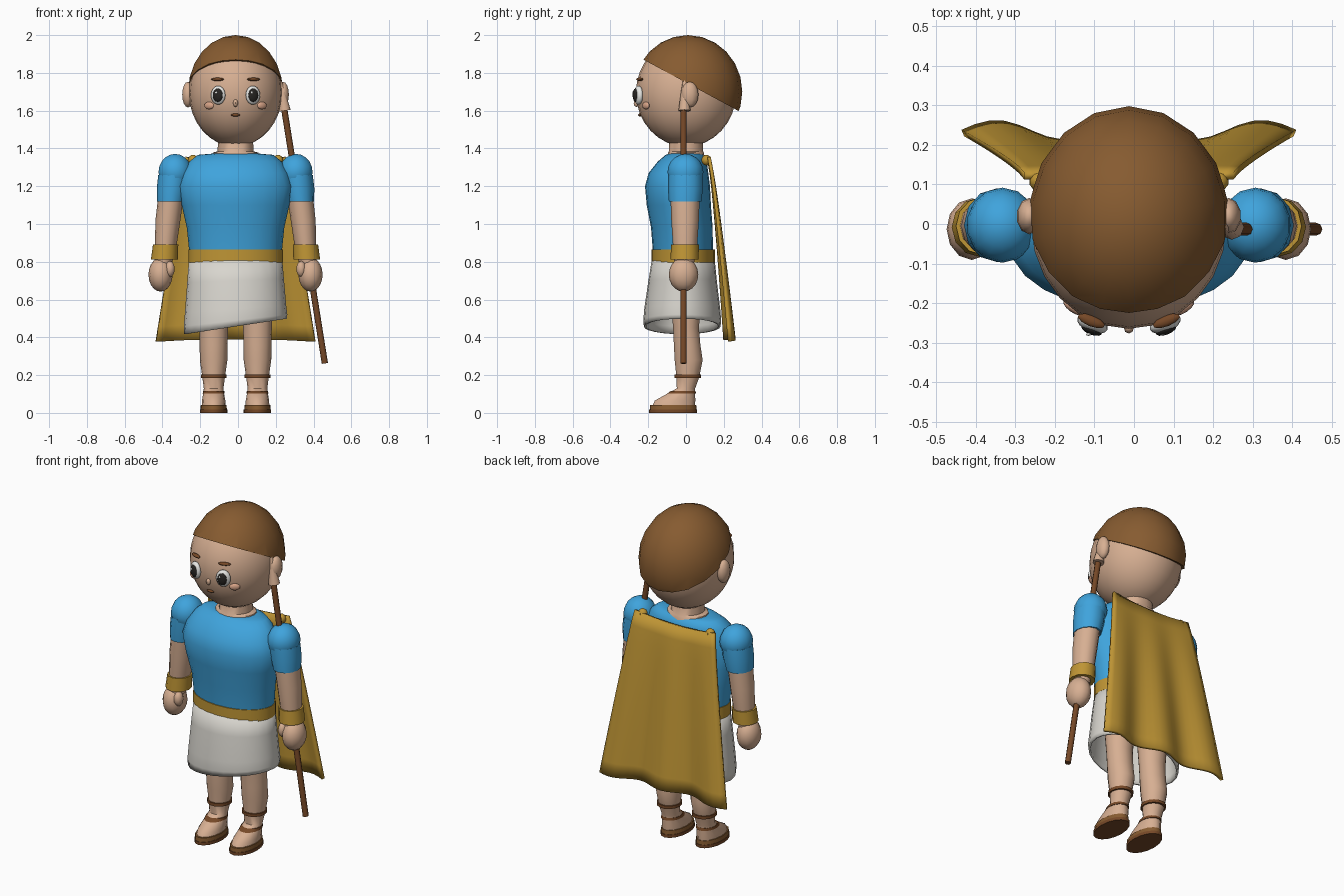
import bpy, bmesh, math
from mathutils import Vector, Matrix

if "Cube" in bpy.data.objects:
    bpy.data.objects.remove(bpy.data.objects["Cube"])

CX = -0.013  # body centre line


def material(name, rgb):
    m = bpy.data.materials.new(name)
    m.diffuse_color = (*rgb, 1)
    m.use_nodes = True
    m.node_tree.nodes["Principled BSDF"].inputs["Base Color"].default_value = m.diffuse_color
    return m


SKIN = material("skin", (0.68, 0.43, 0.29))
CHEEK = material("cheek pink", (0.70, 0.38, 0.25))
HAIR = material("hair brown", (0.24, 0.105, 0.03))
LEATHER = material("dark brown", (0.18, 0.065, 0.02))
BLUE = material("tunic blue", (0.05, 0.37, 0.72))
GOLD = material("gold", (0.52, 0.30, 0.035))
WHITE = material("cloth white", (0.69, 0.67, 0.62))
EYE_WHITE = material("eye white", (0.85, 0.85, 0.82))
BLACK = material("pupil dark", (0.02, 0.018, 0.016))


def finish(name, bm, mat, angle=50):
    bmesh.ops.recalc_face_normals(bm, faces=bm.faces)
    me = bpy.data.meshes.new(name)
    bm.to_mesh(me)
    bm.free()
    ob = bpy.data.objects.new(name, me)
    bpy.context.collection.objects.link(ob)
    me.materials.append(mat)
    bpy.ops.object.select_all(action='DESELECT')
    ob.select_set(True)
    bpy.context.view_layer.objects.active = ob
    bpy.ops.object.shade_smooth_by_angle(angle=math.radians(angle))
    return ob


def ball_mesh(c, r, segs=14, rings=10, rot=0):
    bm = bmesh.new()
    bmesh.ops.create_uvsphere(bm, u_segments=segs, v_segments=rings, radius=1)
    m = (Matrix.Translation((c[0] + CX, c[1], c[2])) @ Matrix.Rotation(rot, 4, 'Z')
         @ Matrix.Diagonal((*r, 1)))
    bmesh.ops.transform(bm, matrix=m, verts=bm.verts)
    return bm


def ball(name, c, r, mat, segs=14, rings=10, rot=0):
    return finish(name, ball_mesh(c, r, segs, rings, rot), mat)


def loft(name, rings, mat, segs=14, caps=True, hem=0):
    """Stack elliptical rings (z, cx, cy, rx, ry); hem tilts the last two rings."""
    bm = bmesh.new()
    loops = []
    for i, (z, cx, cy, rx, ry) in enumerate(rings):
        loop = []
        for k in range(segs):
            a = 2 * math.pi * k / segs
            x = cx + rx * math.cos(a)
            loop.append(bm.verts.new((x + CX, cy + ry * math.sin(a), z + hem * x * i / (len(rings) - 1))))
        loops.append(loop)
    for a, b in zip(loops, loops[1:]):
        for k in range(segs):
            j = (k + 1) % segs
            bm.faces.new((a[k], a[j], b[j], b[k]))
    if caps:
        bm.faces.new(loops[0])
        bm.faces.new(loops[-1])
    return finish(name, bm, mat)


def rod(name, a, b, r1, r2, mat, segs=8):
    a, b = Vector(a), Vector(b)
    d = b - a
    bm = bmesh.new()
    bmesh.ops.create_cone(bm, cap_ends=True, segments=segs, radius1=r1, radius2=r2, depth=d.length)
    m = Matrix.Translation((a + b) / 2) @ d.to_track_quat('Z', 'Y').to_matrix().to_4x4()
    bmesh.ops.transform(bm, matrix=m, verts=bm.verts)
    return finish(name, bm, mat)


def thicken(ob, t):
    s = ob.modifiers.new("thickness", 'SOLIDIFY')
    s.thickness = t
    s.offset = 0


# Head, hair cap cut by a tilted plane, and neck
ball("head", (0, 0, 1.695), (0.247, 0.265, 0.285), SKIN, 24, 16)
bm = ball_mesh((0, 0.01, 1.7), (0.255, 0.288, 0.3), 18, 12)
cut = bmesh.ops.bisect_plane(bm, geom=bm.verts[:] + bm.edges[:] + bm.faces[:],
                             plane_co=(0, -0.225, 1.87), plane_no=(0, 0.27, 0.5), clear_inner=True)
bmesh.ops.holes_fill(bm, edges=[e for e in bm.edges if e.is_boundary])
finish("hair", bm, HAIR)
loft("neck", [(1.34, 0, 0, 0.13, 0.1), (1.378, 0, 0, 0.12, 0.095), (1.385, 0, 0, 0.095, 0.09),
              (1.47, 0, 0, 0.092, 0.088)], SKIN, 16)

# Face centre
ball("nose", (0, -0.262, 1.64), (0.013, 0.015, 0.02), SKIN, 8, 6)
ball("mouth", (0, -0.244, 1.577), (0.024, 0.01, 0.008), LEATHER, 8, 6)

# Torso, belt, skirt
loft("tunic", [(1.372, 0, -0.005, 0.13, 0.085), (1.366, 0, -0.008, 0.20, 0.10),
               (1.33, 0, -0.02, 0.245, 0.13), (1.27, 0, -0.04, 0.28, 0.158),
               (1.2, 0, -0.045, 0.303, 0.172), (1.1, 0, -0.038, 0.285, 0.17),
               (0.98, 0, -0.022, 0.258, 0.163), (0.82, 0, -0.015, 0.242, 0.158)], BLUE, 24)
loft("belt", [(0.865, 0, -0.014, 0.25, 0.168), (0.795, 0, -0.014, 0.25, 0.168)], GOLD, 24)
skirt = loft("skirt", [(0.83, 0, -0.014, 0.24, 0.158), (0.7, 0, -0.018, 0.25, 0.175),
                       (0.55, 0, -0.02, 0.262, 0.195), (0.49, 0, -0.02, 0.268, 0.2),
                       (0.458, 0, -0.02, 0.266, 0.197)], WHITE, 24, False, 0.155)
thicken(skirt, 0.012)

# Paired parts
for s, side in ((-1, "left"), (1, "right")):
    def part(name):
        return side + "_" + name

    ball(part("ear"), (0.252 * s, 0.02, 1.685), (0.032, 0.046, 0.068), SKIN, 10, 8)
    ball(part("eye"), (0.092 * s, -0.252, 1.682), (0.041, 0.022, 0.05), EYE_WHITE, 16, 10, 0.38 * s)
    ball(part("pupil"), (0.094 * s, -0.267, 1.682), (0.028, 0.013, 0.036), BLACK, 14, 8, 0.38 * s)
    ball(part("eye_glint"), (0.094 * s - 0.008, -0.279, 1.696), (0.006, 0.004, 0.007), EYE_WHITE, 8, 6)
    ball(part("brow"), (0.095 * s, -0.245, 1.766), (0.037, 0.014, 0.009), LEATHER, 10, 6, 0.38 * s)
    ball(part("cheek"), (0.14 * s, -0.212, 1.627), (0.03, 0.012, 0.02), CHEEK, 12, 8, 0.6 * s)

    # Arm with puffed sleeve, cuff and hand
    ball(part("shoulder"), (0.32 * s, -0.003, 1.275), (0.09, 0.095, 0.096), BLUE, 14, 10)
    loft(part("sleeve"), [(1.26, 0.325 * s, -0.003, 0.084, 0.092), (1.19, 0.334 * s, -0.003, 0.083, 0.093),
                          (1.12, 0.343 * s, -0.005, 0.073, 0.086)], BLUE, 12)
    loft(part("arm"), [(1.16, 0.34 * s, -0.005, 0.068, 0.078), (1.02, 0.358 * s, -0.005, 0.066, 0.073),
                       (0.88, 0.37 * s, -0.005, 0.057, 0.064), (0.78, 0.385 * s, -0.01, 0.045, 0.05)], SKIN, 12)
    loft(part("cuff"), [(0.892, 0.37 * s, -0.005, 0.067, 0.073), (0.812, 0.377 * s, -0.008, 0.071, 0.075)], GOLD, 12)
    ball(part("hand"), (0.397 * s, -0.013, 0.732), (0.064, 0.078, 0.09), SKIN, 12, 10)
    ball(part("thumb"), (0.347 * s, -0.05, 0.762), (0.026, 0.03, 0.042), SKIN, 10, 8)

    # Leg and foot, with sandal
    x = 0.116 * s
    loft(part("leg"), [(0.84, x, 0, 0.085, 0.085), (0.6, x, 0, 0.085, 0.083), (0.45, x, 0, 0.076, 0.07),
                       (0.36, x, 0.006, 0.074, 0.072), (0.28, x, 0.014, 0.073, 0.076),
                       (0.19, x, 0.01, 0.06, 0.062), (0.13, x, 0, 0.052, 0.05), (0.11, x, -0.018, 0.054, 0.068),
                       (0.065, x, -0.058, 0.062, 0.11), (0.03, x, -0.067, 0.063, 0.117)], SKIN, 14)
    loft(part("calf_strap"), [(0.202, x, 0.01, 0.068, 0.072), (0.184, x, 0.01, 0.068, 0.072)], LEATHER, 14)
    loft(part("ankle_strap"), [(0.117, x, -0.015, 0.056, 0.066), (0.102, x, -0.023, 0.058, 0.079)], LEATHER, 14)
    loft(part("sole"), [(0.018, x, -0.068, 0.073, 0.127), (0, x, -0.068, 0.073, 0.127)], LEATHER, 16)
    loft(part("insole"), [(0.042, x, -0.068, 0.068, 0.122), (0.018, x, -0.068, 0.07, 0.124)], HAIR, 16)
    ball(part("cape_clasp"), (0.225 * s, 0.108, 1.338), (0.028, 0.026, 0.028), GOLD, 10, 8)

# Rippled cape
bm = bmesh.new()
NU, NV = 24, 12
grid = []
for j in range(NV + 1):
    v = j / NV
    row = []
    for i in range(NU + 1):
        u = 2 * i / NU - 1
        y = 0.122 + 0.108 * v ** 0.8 + 0.024 * v * math.cos(math.pi * u / 0.4)
        z = 1.335 - 0.945 * v - 0.012 * v * u * u + 0.02 * (1 - v) * u * u
        row.append(bm.verts.new((CX + u * (0.265 + 0.155 * v), y, z)))
    grid.append(row)
for a, b in zip(grid, grid[1:]):
    for i in range(NU):
        bm.faces.new((a[i], a[i + 1], b[i + 1], b[i]))
thicken(finish("cape", bm, GOLD), 0.018)

# Staff held in one hand, with a pale tip beside the ear
rod("staff", (0.46, -0.013, 0.262), (0.243, -0.013, 1.62), 0.0165, 0.0165, LEATHER)
rod("staff_tip", (0.247, -0.008, 1.6), (0.215, -0.008, 1.8), 0.032, 0.005, SKIN)
